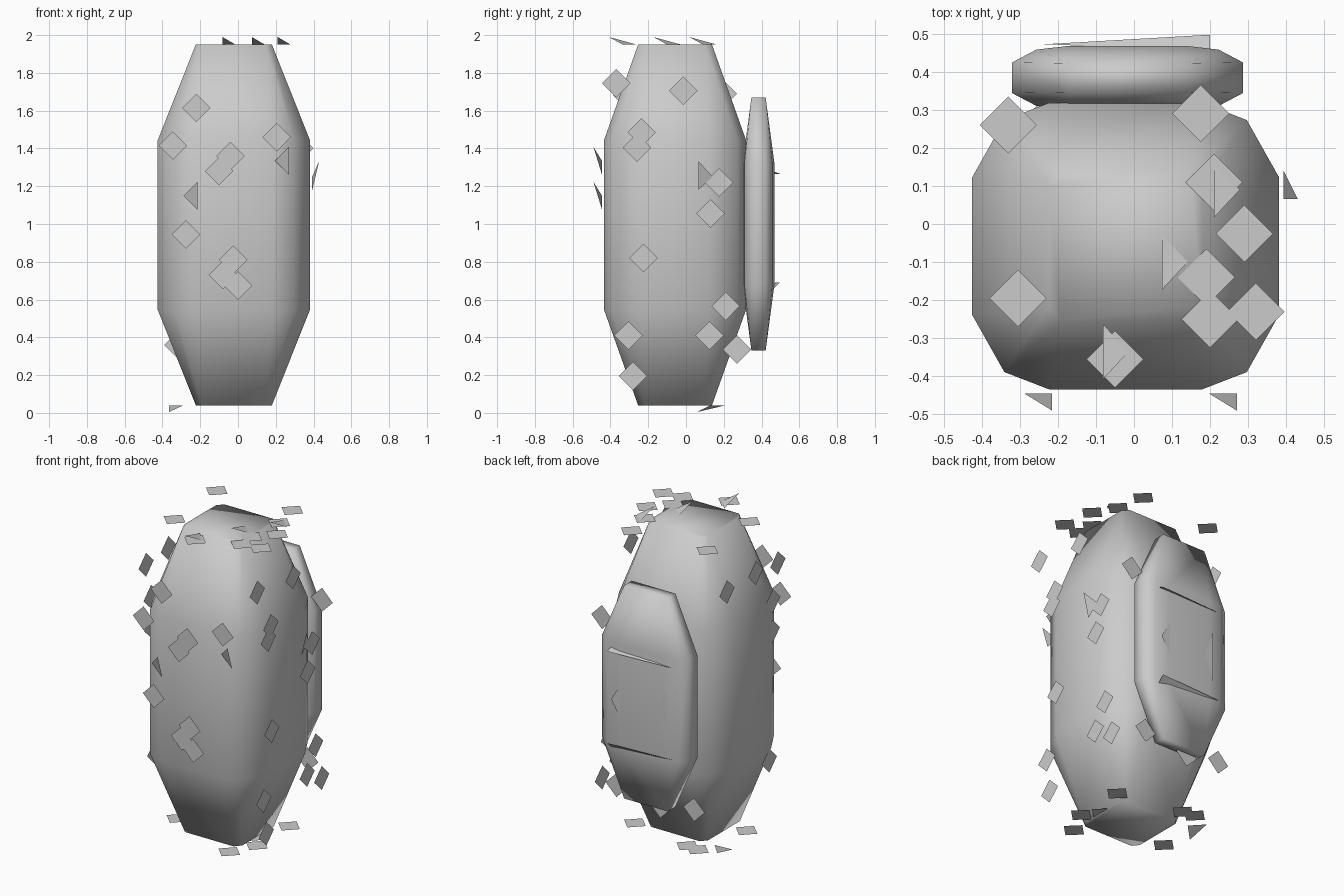
import bpy, bmesh
from mathutils import Vector

if "Cube" in bpy.data.objects:
    bpy.data.objects.remove(bpy.data.objects["Cube"])


def add_mesh(name, bm, smooth=False):
    me = bpy.data.meshes.new(name)
    bm.to_mesh(me)
    bm.free()
    ob = bpy.data.objects.new(name, me)
    bpy.context.collection.objects.link(ob)
    if smooth:
        me.polygons.foreach_set("use_smooth", [True] * len(me.polygons))
    return ob


def rounded_block(name, centre, half, ring_z, ends):
    """Hull of two 12-sided rings and two small end caps."""
    bm = bmesh.new()
    ring = [(0.5, 1.0, ring_z), (0.79, 0.88, ring_z), (1.0, 0.48, ring_z)]
    for sx in (-1, 1):
        for sy in (-1, 1):
            for sz in (-1, 1):
                for px, py, pz in ring + [(a, b, 1.0) for a, b in ends]:
                    bm.verts.new((centre[0] + sx * px * half[0],
                                  centre[1] + sy * py * half[1],
                                  centre[2] + sz * pz * half[2]))
    bmesh.ops.convex_hull(bm, input=bm.verts[:])
    bmesh.ops.dissolve_limit(bm, angle_limit=0.01, verts=bm.verts[:], edges=bm.edges[:])
    bmesh.ops.recalc_face_normals(bm, faces=bm.faces[:])
    add_mesh(name, bm, True)


def patches(name, axis, level, spots, r=0.075):
    """Small diamonds lying in a plane across the given axis."""
    bm = bmesh.new()
    a, b = [i for i in range(3) if i != axis]
    for u, v in spots:
        vs = []
        for du, dv in ((r, 0), (0, r), (-r, 0), (0, -r)):
            p = Vector((0, 0, 0))
            p[axis], p[a], p[b] = level, u + du, v + dv
            vs.append(bm.verts.new(p))
        bm.faces.new(vs)
    add_mesh(name, bm)


def shards(name, tris):
    """Loose triangles."""
    bm = bmesh.new()
    for t in tris:
        bm.faces.new([bm.verts.new(p) for p in t])
    add_mesh(name, bm)


# main body and the slab on its back
rounded_block("body", (-0.022, -0.058, 0.995), (0.403, 0.376, 0.955), 0.47,
              [(0.5, 0.42), (0.42, 0.52)])
rounded_block("back_slab", (-0.017, 0.384, 1.0), (0.303, 0.084, 0.67), 0.48,
              [(0.5, 0.45)])

# diamond patches on each side
patches("front_patches", 1, -0.445, [
    (-0.22, 1.615), (-0.345, 1.415), (0.205, 1.46), (-0.04, 1.36), (-0.1, 1.28),
    (-0.275, 0.945), (-0.025, 0.81), (-0.08, 0.73), (0.0, 0.675)])
patches("right_patches", 0, 0.393, [
    (-0.37, 1.745), (-0.015, 1.705), (-0.235, 1.485), (-0.26, 1.405),
    (0.175, 1.22), (0.13, 1.055), (-0.225, 0.82), (0.21, 0.565),
    (0.125, 0.41), (-0.305, 0.41), (0.27, 0.335), (-0.28, 0.195)])
patches("left_patches", 0, -0.422, [
    (0.195, 1.69), (-0.09, 1.7), (-0.31, 1.68), (-0.26, 1.46), (-0.255, 1.27),
    (-0.225, 0.47)])
patches("back_patches", 1, 0.37, [
    (0.325, 1.4), (0.225, 0.37), (-0.315, 0.36), (-0.08, 0.32)])
patches("top_patches", 2, 1.952, [
    (-0.33, 0.26), (0.175, 0.29), (0.29, -0.025), (0.2, -0.25), (0.32, -0.23),
    (-0.305, -0.195), (-0.05, -0.355), (0.21, 0.11), (0.19, -0.14)])
patches("bottom_patches", 2, 0.042, [
    (0.25, 0.15), (0.25, -0.17), (0.17, -0.08), (0.17, -0.33), (-0.17, 0.23),
    (-0.25, 0.24), (-0.33, -0.13)])

# lifted triangular flaps
s = 0.073
shards("top_flaps", [((x, y - s, 1.99), (x + 0.068, y, 1.95), (x, y + s, 1.95))
                     for x, y in ((0.21, 0.09), (0.073, -0.1), (-0.082, -0.335))])
shards("front_flaps", [((x, -0.49, z + s), (x - 0.073, -0.445, z), (x, -0.445, z - s))
                       for x, z in ((-0.215, 1.15), (0.27, 1.335))])
shards("right_flap", [((0.43, 0.065, 1.335), (0.393, 0.065, 1.18), (0.393, 0.14, 1.25))])
shards("left_flap", [((-0.422, 0.06, 1.04), (-0.422, 0.06, 0.89), (-0.422, -0.01, 0.96))])
shards("bottom_flap", [((-0.365, 0.06, 0.005), (-0.29, 0.13, 0.04), (-0.365, 0.21, 0.04))])

# shallow trim slivers on the slab
shards("slab_cross_trim", [((0.2, 0.497, z), (-0.235, 0.472, z), (0.2, 0.455, z + d))
                           for z, d in ((1.266, 0.015), (0.69, -0.04))])
shards("slab_side_trim", [((x, 0.472, 0.96 + h), (x, 0.472, 0.96 - h), (x + 0.06, 0.472, 0.96))
                          for x, h in ((-0.19, 0.16), (0.13, 0.1))])
